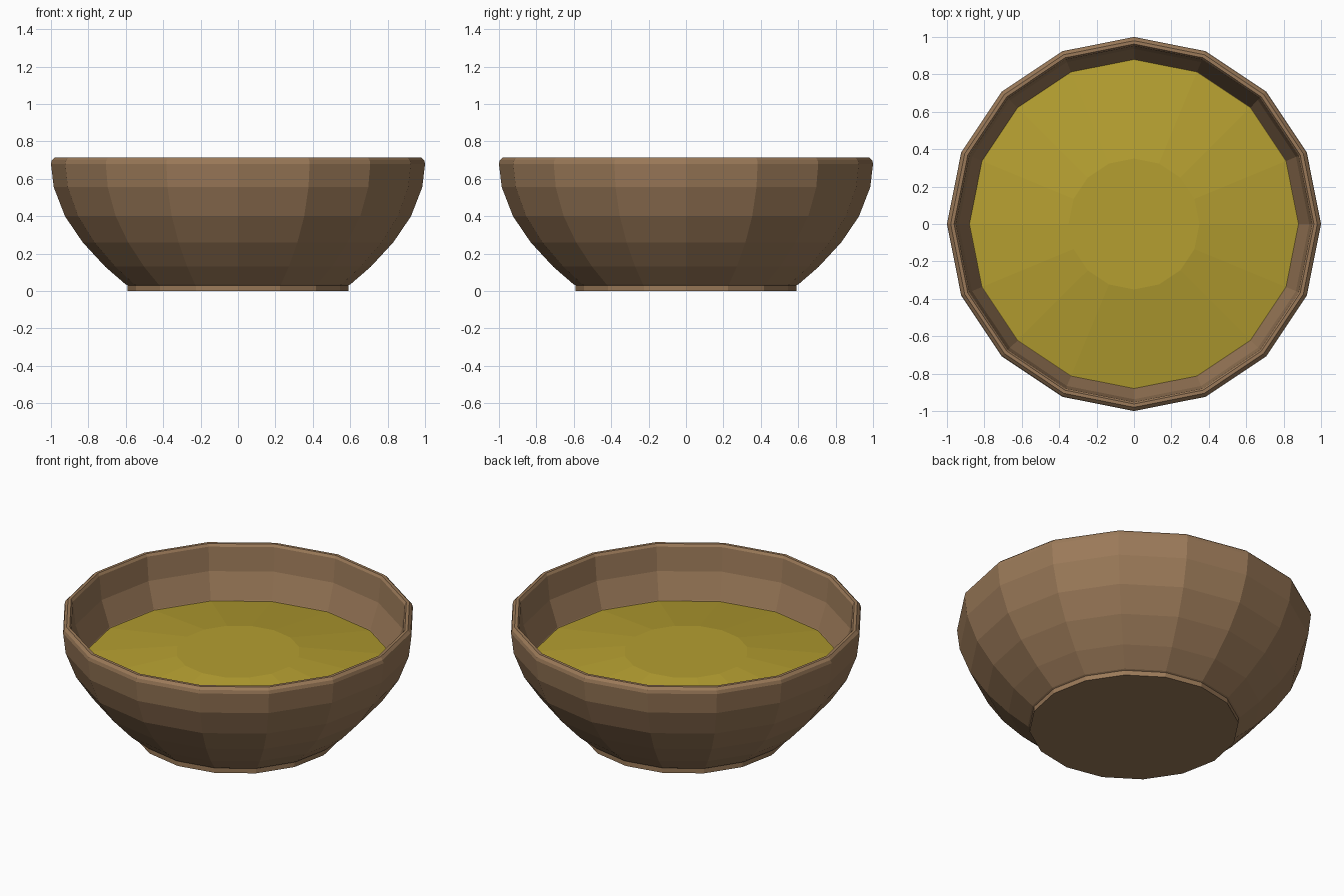
import bpy, bmesh, math

if "Cube" in bpy.data.objects:
    bpy.data.objects.remove(bpy.data.objects["Cube"], do_unlink=True)

SIDES = 16


def make_material(name, colour):
    mat = bpy.data.materials.new(name)
    mat.use_nodes = True
    mat.diffuse_color = (*colour, 1)
    mat.node_tree.nodes["Principled BSDF"].inputs["Base Color"].default_value = (*colour, 1)
    return mat


def lathe(name, profile, mat, cap_start=False, cap_end=False):
    """Spin a (radius, height) profile into a faceted shell."""
    bm = bmesh.new()
    rings = []
    for r, z in profile:
        angles = [math.tau * i / SIDES for i in range(SIDES)]
        rings.append([bm.verts.new((r * math.cos(a), r * math.sin(a), z)) for a in angles])
    for low, high in zip(rings, rings[1:]):
        for i in range(SIDES):
            j = (i + 1) % SIDES
            bm.faces.new((low[i], low[j], high[j], high[i]))
    if cap_start:
        bm.faces.new(rings[0][::-1])
    if cap_end:
        bm.faces.new(rings[-1])
    mesh = bpy.data.meshes.new(name)
    bm.to_mesh(mesh)
    bm.free()
    mesh.materials.append(mat)
    obj = bpy.data.objects.new(name, mesh)
    bpy.context.collection.objects.link(obj)
    return obj


wood = make_material("brown wood", (0.33, 0.195, 0.1))
broth = make_material("yellow soup", (0.46, 0.345, 0.03))

# Bowl: foot, curved outside, rounded rim, then the inside down to the floor
foot = [(0.59, 0), (0.59, 0.03)]
outside = [(0.6, 0.035), (0.71, 0.13), (0.83, 0.26), (0.925, 0.4), (0.985, 0.555)]
rim = [(1, 0.68), (0.995, 0.7), (0.98, 0.715), (0.962, 0.715), (0.952, 0.7)]
inside = [(0.937, 0.555), (0.883, 0.4), (0.79, 0.28), (0.67, 0.16), (0.55, 0.08)]
lathe("bowl", foot + outside + rim + inside, wood, cap_start=True, cap_end=True)

# Soup: shallow mound with a flat middle
lathe("soup", [(0.885, 0.395), (0.35, 0.485)], broth, cap_end=True)
